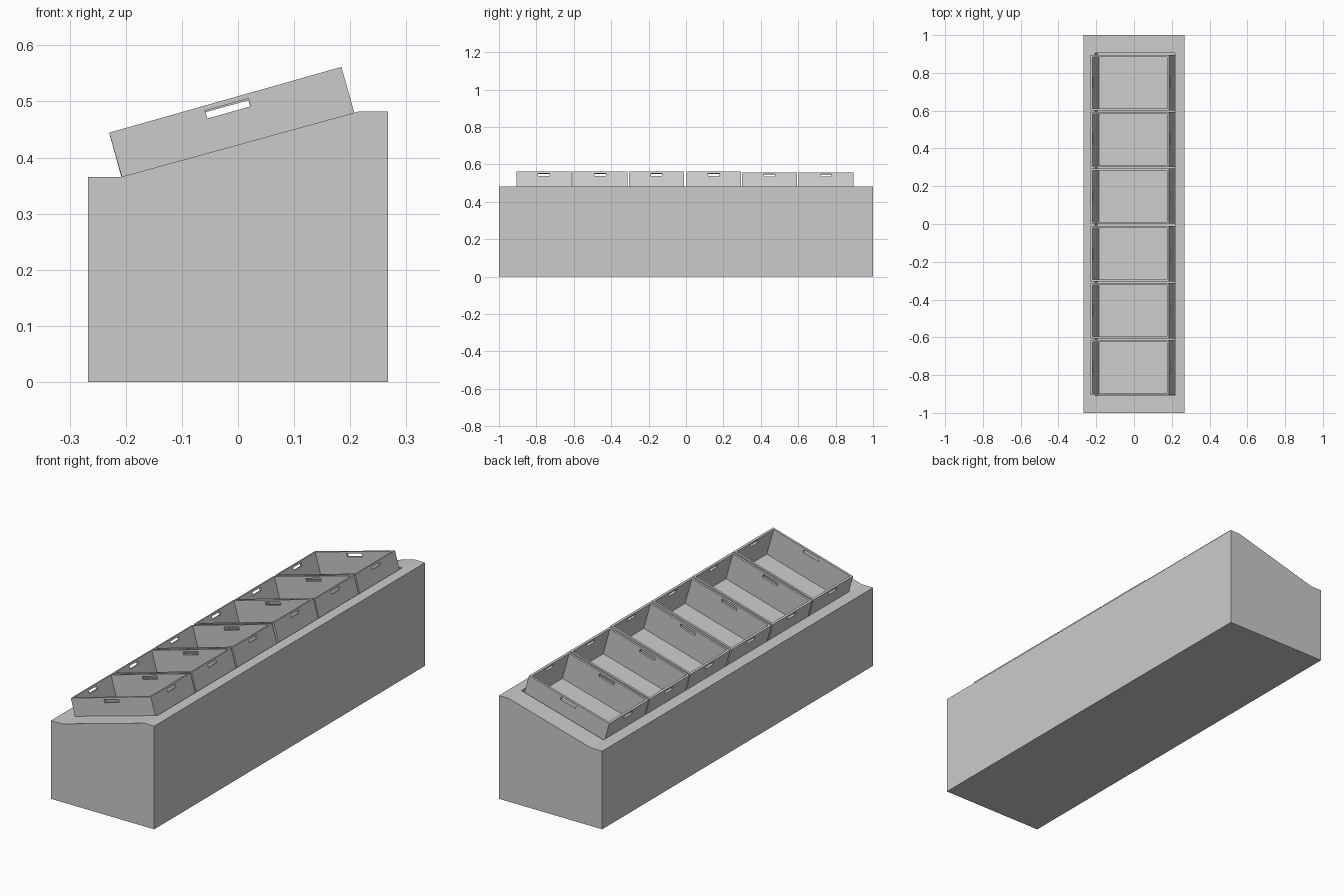
import bpy, bmesh
from math import radians
from mathutils import Matrix, Vector

if "Cube" in bpy.data.objects:
    bpy.data.objects.remove(bpy.data.objects["Cube"], do_unlink=True)

grey = bpy.data.materials.new("light_grey")
grey.use_nodes = True
colour = (0.6, 0.6, 0.6, 1)
grey.diffuse_color = colour
grey.node_tree.nodes["Principled BSDF"].inputs["Base Color"].default_value = colour


def add_object(name, bm):
    mesh = bpy.data.meshes.new(name)
    bmesh.ops.recalc_face_normals(bm, faces=bm.faces)
    bm.to_mesh(mesh)
    bm.free()
    mesh.materials.append(grey)
    obj = bpy.data.objects.new(name, mesh)
    bpy.context.collection.objects.link(obj)
    return obj


def box(name, low, high):
    low, high = Vector(low), Vector(high)
    bm = bmesh.new()
    matrix = Matrix.Translation((low + high) / 2) @ Matrix.Diagonal((*(high - low), 1))
    bmesh.ops.create_cube(bm, size=1, matrix=matrix)
    return add_object(name, bm)


def carve(obj, cutters):
    for cutter in cutters:
        cutter.hide_render = True
        cut = obj.modifiers.new(cutter.name, "BOOLEAN")
        cut.operation = "DIFFERENCE"
        cut.solver = "EXACT"
        cut.object = cutter
    bpy.context.view_layer.update()
    depsgraph = bpy.context.evaluated_depsgraph_get()
    mesh = bpy.data.meshes.new_from_object(obj.evaluated_get(depsgraph))
    obj.modifiers.clear()
    obj.data = mesh
    for cutter in cutters:
        bpy.data.objects.remove(cutter, do_unlink=True)


# Display stand: side profile with a sloping top, extruded along its length
slope, surface = radians(-15.4), 0.423
profile = [(-0.267, 0), (0.267, 0), (0.267, 0.482), (0.215, 0.482),
           (-0.21, 0.365), (-0.267, 0.365)]
bm = bmesh.new()
end = bm.faces.new([bm.verts.new((x, -1, z)) for x, z in profile])
extruded = bmesh.ops.extrude_face_region(bm, geom=[end], use_keep_orig=True)
bmesh.ops.translate(bm, vec=Vector((0, 2, 0)),
                    verts=[v for v in extruded["geom"] if isinstance(v, bmesh.types.BMVert)])
stand = add_object("display_stand", bm)

# Trough sunk into the slope, slightly larger than the row of crates
trough = box("trough_cutter", (-0.2155, -0.908, -0.059), (0.225, 0.905, 0.1))
trough.location.z = surface
trough.rotation_euler.y = slope
carve(stand, [trough])

# Open crate: deep hollow box with a hand slot near the top of each wall
x, y, top, bottom, wall = 0.215, 0.1465, 0.083, -0.055, 0.01
slot_low, slot_high = top - 0.0235, top - 0.009
crate = box("crate_1", (-x, -y, bottom), (x, y, top))
carve(crate, [
    box("cavity_cutter", (wall - x, wall - y, bottom + 0.008), (x - wall, y - wall, top + 0.1)),
    box("end_slot_cutter", (-1, -0.03, slot_low), (1, 0.03, slot_high)),
    box("side_slot_cutter", (-0.04, -1, slot_low), (0.04, 1, slot_high)),
])

# Row of crates in the trough; the two at the back sit slightly lower
for i, y in enumerate((-0.76, -0.459, -0.157, 0.148, 0.447, 0.748)):
    if i:
        crate = bpy.data.objects.new(f"crate_{i + 1}", crate.data)
        bpy.context.collection.objects.link(crate)
    lower = i > 3
    crate.location = (0, y, surface - 0.003 if lower else surface)
    crate.rotation_euler.y = slope if lower else radians(-15.8)
